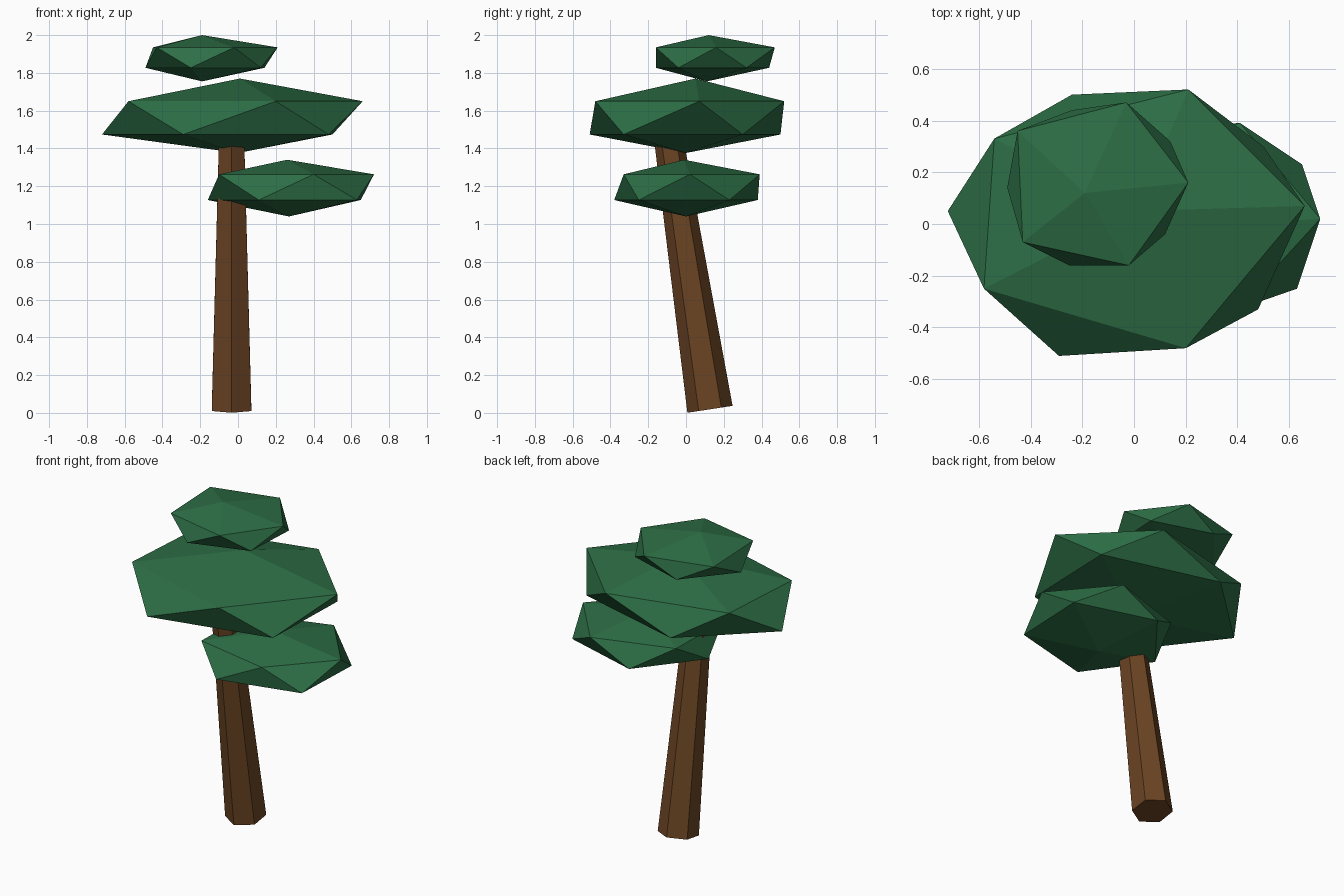
import bpy
import bmesh
from math import radians
from mathutils import Matrix, Vector

if "Cube" in bpy.data.objects:
    bpy.data.objects.remove(bpy.data.objects["Cube"], do_unlink=True)


def make_material(name, color):
    material = bpy.data.materials.new(name)
    material.use_nodes = True
    material.diffuse_color = color
    material.node_tree.nodes["Principled BSDF"].inputs["Base Color"].default_value = color
    return material


def add_object(name, bm, material):
    bmesh.ops.recalc_face_normals(bm, faces=bm.faces)
    mesh = bpy.data.meshes.new(name)
    bm.to_mesh(mesh)
    bm.free()
    mesh.materials.append(material)
    obj = bpy.data.objects.new(name, mesh)
    bpy.context.collection.objects.link(obj)
    return obj


def add_foliage(name, material, top, upper_z, upper, lower_z, lower, bottom):
    """Flattened irregular icosahedron: two staggered rings of five between two tips."""
    bm = bmesh.new()
    tip = bm.verts.new(top)
    base = bm.verts.new(bottom)
    high = [bm.verts.new((x, y, upper_z)) for x, y in upper]
    low = [bm.verts.new((x, y, lower_z)) for x, y in lower]
    count = len(high)
    for i in range(count):
        j = (i + 1) % count
        bm.faces.new((tip, high[i], high[j]))
        bm.faces.new((high[i], low[i], high[j]))
        bm.faces.new((low[i], low[j], high[j]))
        bm.faces.new((base, low[j], low[i]))
    return add_object(name, bm, material)


bark = make_material("bark brown", (0.147, 0.058, 0.017, 1))
leaves = make_material("leaf green", (0.026, 0.156, 0.060, 1))

# Leaning, tapered six-sided trunk with its top hidden in the wide foliage
length = 1.55
bm = bmesh.new()
bmesh.ops.create_cone(bm, cap_ends=True, segments=6, radius1=0.121, radius2=0.074, depth=length)
bmesh.ops.translate(bm, verts=bm.verts, vec=Vector((0, 0, length / 2)))
lean = Matrix.Translation((-0.034, 0.127, 0.019)) @ Matrix.Rotation(radians(8.7), 4, "X")
bmesh.ops.transform(bm, matrix=lean, verts=bm.verts)
add_object("trunk", bm, bark)

# Small crown at the top
add_foliage(
    "top_foliage", leaves,
    top=(-0.19, 0.12, 2.0),
    upper_z=1.935,
    upper=[(0.21, 0.16), (-0.03, 0.47), (-0.45, 0.36), (-0.43, -0.07), (-0.02, -0.16)],
    lower_z=1.827,
    lower=[(0.14, 0.32), (-0.24, 0.44), (-0.49, 0.14), (-0.25, -0.16), (0.12, -0.04)],
    bottom=(-0.19, 0.11, 1.755),
)

# Wide foliage in the middle
add_foliage(
    "middle_foliage", leaves,
    top=(0.01, 0.05, 1.77),
    upper_z=1.65,
    upper=[(0.66, 0.07), (0.21, 0.52), (-0.54, 0.33), (-0.58, -0.25), (0.2, -0.48)],
    lower_z=1.474,
    lower=[(0.5, 0.3), (-0.24, 0.5), (-0.72, 0.05), (-0.29, -0.51), (0.48, -0.33)],
    bottom=(0, 0, 1.376),
)

# Low foliage to one side of the trunk
add_foliage(
    "lower_foliage", leaves,
    top=(0.26, -0.01, 1.34),
    upper_z=1.263,
    upper=[(0.72, 0.02), (0.41, 0.39), (-0.09, 0.23), (-0.1, -0.23), (0.4, -0.33)],
    lower_z=1.127,
    lower=[(0.65, 0.23), (0.14, 0.38), (-0.16, 0), (0.11, -0.38), (0.63, -0.25)],
    bottom=(0.27, 0, 1.04),
)
